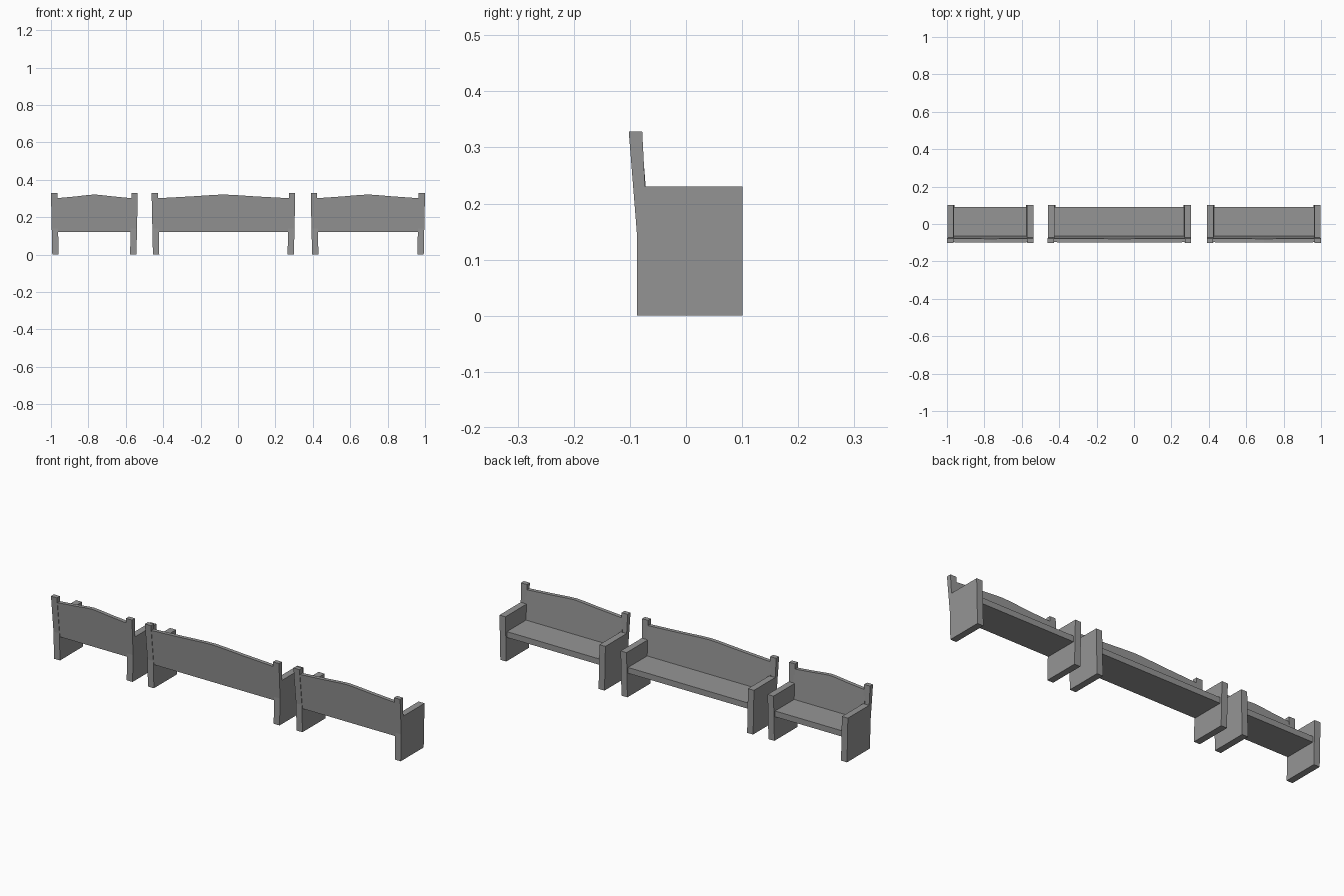
import bpy
import bmesh

cube = bpy.data.objects.get("Cube")
if cube:
    bpy.data.objects.remove(cube, do_unlink=True)

grey = bpy.data.materials.new("plain grey")
grey.use_nodes = True
colour = (0.3, 0.3, 0.3, 1)
grey.diffuse_color = colour
grey.node_tree.nodes["Principled BSDF"].inputs["Base Color"].default_value = colour


def prism(name, start, end):
    """Solid between two matching outlines."""
    bm = bmesh.new()
    a = [bm.verts.new(p) for p in start]
    b = [bm.verts.new(p) for p in end]
    bm.faces.new(a)
    bm.faces.new(b[::-1])
    for i in range(len(a)):
        j = (i + 1) % len(a)
        bm.faces.new((a[j], a[i], b[i], b[j]))
    bmesh.ops.recalc_face_normals(bm, faces=bm.faces[:])
    mesh = bpy.data.meshes.new(name)
    bm.to_mesh(mesh)
    bm.free()
    mesh.materials.append(grey)
    bpy.context.collection.objects.link(bpy.data.objects.new(name, mesh))


HEIGHT = 0.328
PANEL = 0.034
LEAN = 0.007

# Side panel outline (y, z): arm block with a raked back post
side = [(-0.087, 0), (0.101, 0), (0.101, 0.23), (-0.073, 0.23),
        (-0.078, HEIGHT), (-0.102, HEIGHT), (-0.087, 0.14)]

# Arched top of the backrest (fraction of width, z)
arch = [(0, 0.301), (0.26, 0.311), (0.43, 0.319), (0.5, 0.321),
        (0.57, 0.319), (0.74, 0.311), (1, 0.301)]


def end_panel(name, outer, inward):
    def outline(offset):
        return [(outer + inward * (offset + LEAN * (1 - z / HEIGHT)), y, z)
                for y, z in side]
    prism(name, outline(0), outline(PANEL))


def bench(label, x0, x1):
    end_panel(label + "_right_end", x0, 1)
    end_panel(label + "_left_end", x1, -1)
    a, b = x0 + PANEL * 0.8, x1 - PANEL * 0.8

    # Seat board
    board = [(-0.075, 0.12), (0.091, 0.12), (0.091, 0.15), (-0.075, 0.15)]
    prism(label + "_seat", [(a, y, z) for y, z in board],
          [(b, y, z) for y, z in board])

    # Raked backrest
    shape = [(a, 0.12), (b, 0.12)]
    shape += [(a + (b - a) * t, z) for t, z in reversed(arch)]

    def layer(y):
        return [(x, y - 0.08 * (z - 0.12), z) for x, z in shape]
    prism(label + "_back", layer(-0.083), layer(-0.063))


bench("short_bench", -1.0, -0.536)
bench("long_bench", -0.462, 0.306)
bench("medium_bench", 0.389, 1.0)
